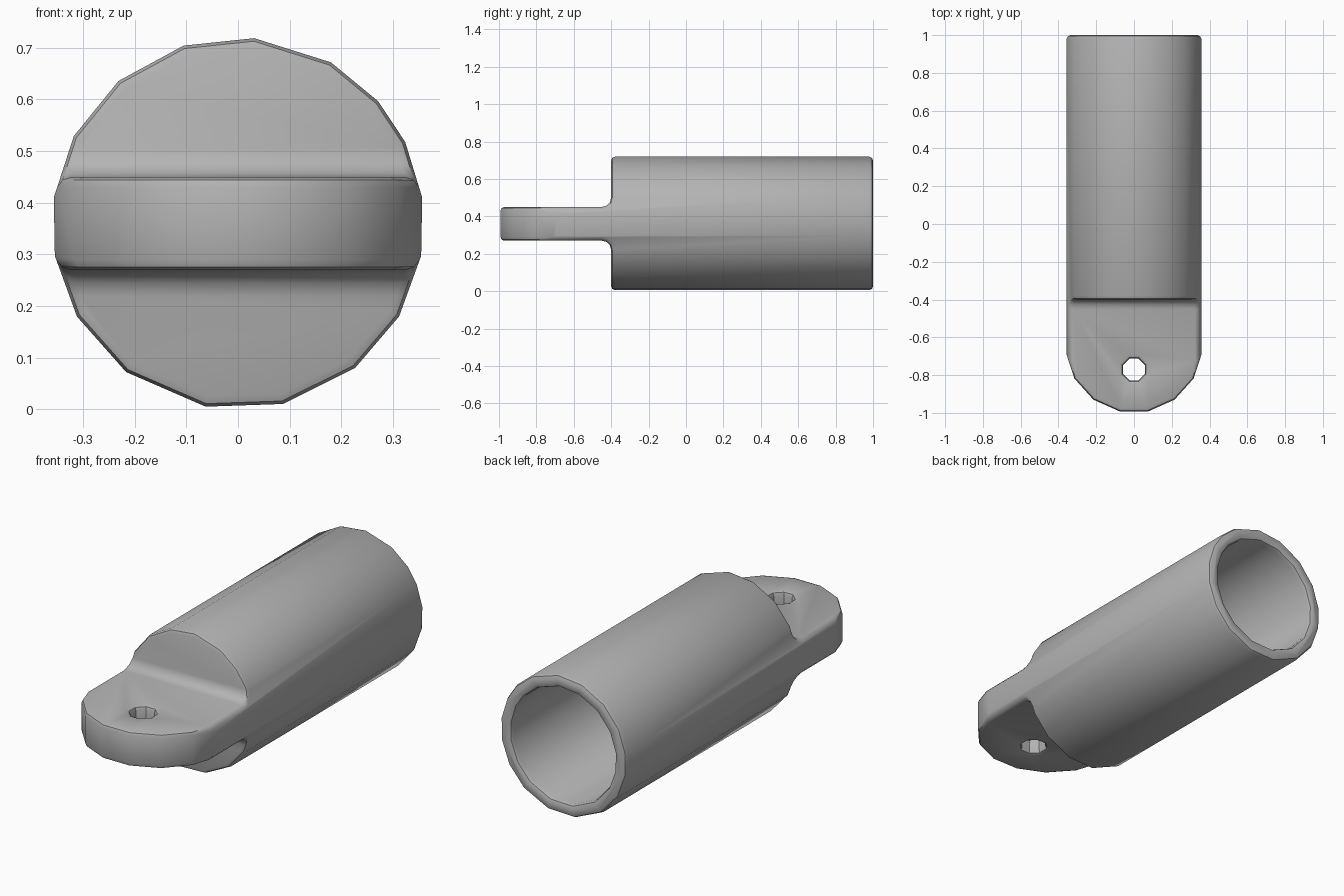
import bpy, bmesh
from math import sin, cos, pi, radians
from mathutils import Vector

cube = bpy.data.objects.get("Cube")
if cube:
    bpy.data.objects.remove(cube)

R = 0.36
metal = bpy.data.materials.new("plain grey")
metal.use_nodes = True
grey = (0.45, 0.45, 0.45, 1)
metal.diffuse_color = grey
metal.node_tree.nodes["Principled BSDF"].inputs["Base Color"].default_value = grey


def prism(name, points, offset):
    """Extrude a closed outline along an offset."""
    bm = bmesh.new()
    face = bm.faces.new([bm.verts.new(p) for p in points])
    new = bmesh.ops.extrude_face_region(bm, geom=[face])["geom"]
    bmesh.ops.translate(bm, vec=Vector(offset),
                        verts=[v for v in new if isinstance(v, bmesh.types.BMVert)])
    bmesh.ops.recalc_face_normals(bm, faces=bm.faces)
    mesh = bpy.data.meshes.new(name)
    bm.to_mesh(mesh)
    bm.free()
    mesh.materials.append(metal)
    ob = bpy.data.objects.new(name, mesh)
    bpy.context.collection.objects.link(ob)
    return ob


def ring(radius, angles, y):
    return [(radius * cos(radians(a)), y, R + radius * sin(radians(a))) for a in angles]


# Round barrel, running the full length
angles = [8, 26, 41, 60, 85, 107, 130, 152, 172, 190, 210, 233, 260, 284, 309, 330, 350]
barrel = prism("socket_with_lug", ring(R, angles, -1), (0, 2, 0))
bpy.context.view_layer.objects.active = barrel
barrel.select_set(True)


def combine(cutter, operation):
    cutter.hide_render = True
    mod = barrel.modifiers.new("cut", "BOOLEAN")
    mod.operation = operation
    mod.solver = "EXACT"
    mod.object = cutter
    bpy.ops.object.modifier_apply(modifier=mod.name)
    bpy.data.objects.remove(cutter)


# Bore open at the back
combine(prism("bore_cutter", ring(0.295, angles, -0.32), (0, 2, 0)), "DIFFERENCE")

# Flat lug: remove material above and below, with a soft inner corner
step = [(-1.2, 0.09), (-0.45, 0.09), (-0.425, 0.097), (-0.407, 0.115),
        (-0.4, 0.14), (-0.4, 0.6), (-1.2, 0.6)]
for side in (1, -1):
    outline = [(-0.6, y, R + side * z) for y, z in step]
    combine(prism("step_cutter", outline, (1.2, 0, 0)), "DIFFERENCE")

# Rounded lug tip
tip = [(0.365 * cos(a), -0.635 + 0.365 * sin(a), -0.2)
       for a in (pi + (i + 0.25) * pi / 7.5 for i in range(8))]
tip = [(-0.4, 1.2, -0.2), (-0.4, -0.6, -0.2)] + tip + [(0.4, -0.6, -0.2), (0.4, 1.2, -0.2)]
combine(prism("tip_outline", tip, (0, 0, 1.2)), "INTERSECT")

# Eight-sided pin hole
hole = [(0.062 * cos((i + 0.5) * pi / 4), -0.77 + 0.062 * sin((i + 0.5) * pi / 4), 0)
        for i in range(8)]
combine(prism("hole_cutter", hole, (0, 0, 1)), "DIFFERENCE")

# Softened edges
bevel = barrel.modifiers.new("soft edges", "BEVEL")
bevel.width = 0.02
bevel.segments = 2
bevel.limit_method = "ANGLE"
bevel.angle_limit = radians(52)
bevel.use_clamp_overlap = False
bpy.ops.object.modifier_apply(modifier=bevel.name)
bpy.ops.object.shade_smooth_by_angle(angle=radians(35))
